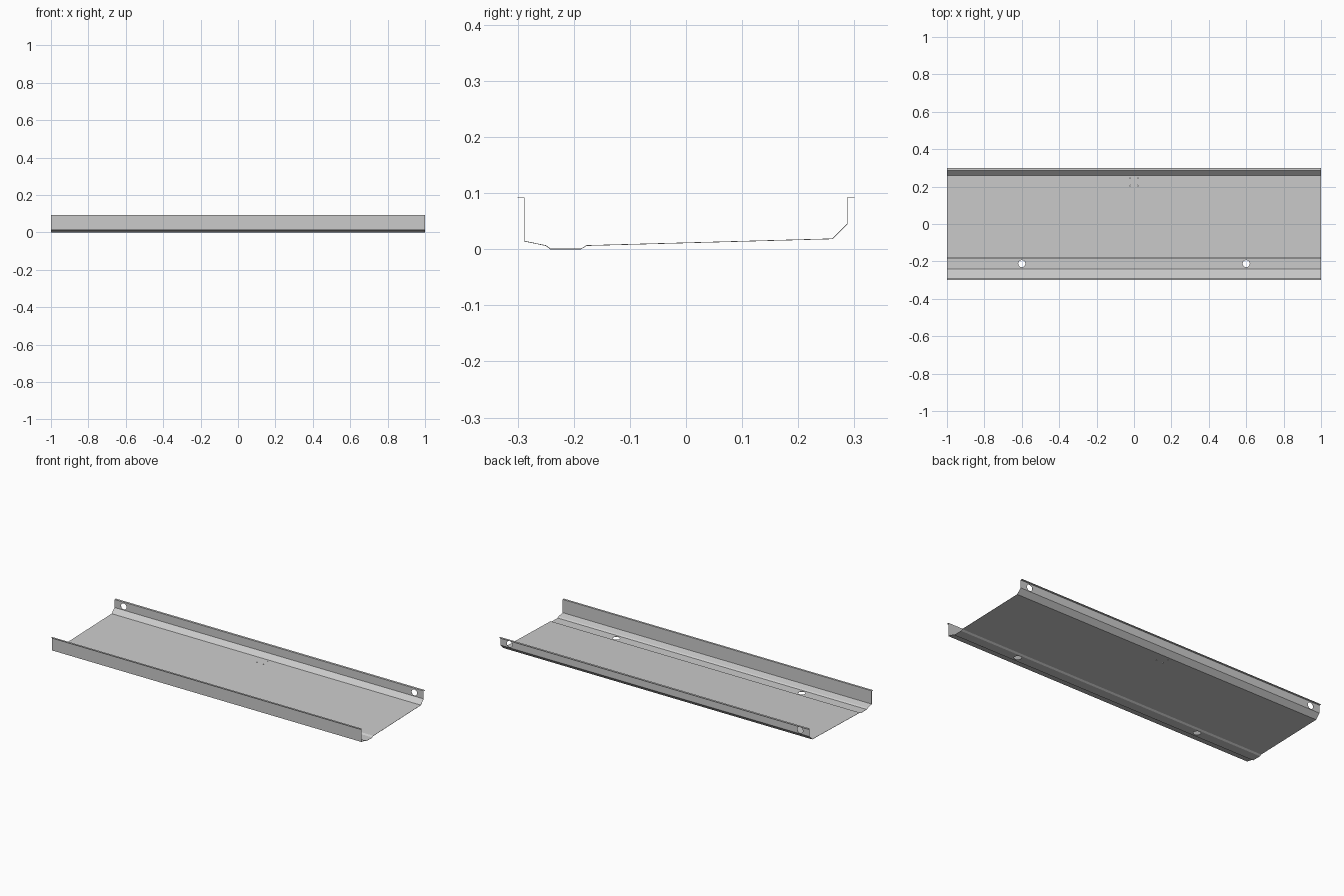
import bpy, bmesh, math

if "Cube" in bpy.data.objects:
    bpy.data.objects.remove(bpy.data.objects["Cube"])

# Cross-section of the bent sheet (y, z), from front lip to back lip
PROFILE = [(-0.3, 0.091), (-0.289, 0.091), (-0.289, 0.014), (-0.25, 0.006),
           (-0.242, 0.0), (-0.187, 0.0), (-0.177, 0.006), (0.261, 0.018),
           (0.288, 0.045), (0.288, 0.091), (0.3, 0.091)]
THICKNESS = 0.0012

# Folded sheet panel, extruded along x
mesh = bpy.data.meshes.new("sheet_panel")
bm = bmesh.new()
rows = [[bm.verts.new((x, y, z)) for x in (-1, 1)] for y, z in PROFILE]
for a, b in zip(rows, rows[1:]):
    bm.faces.new((a[0], a[1], b[1], b[0]))
bm.to_mesh(mesh)
bm.free()
panel = bpy.data.objects.new("sheet_panel", mesh)
bpy.context.collection.objects.link(panel)
bpy.context.view_layer.objects.active = panel

solid = panel.modifiers.new("thickness", 'SOLIDIFY')
solid.thickness = THICKNESS
solid.offset = 1
solid.use_even_offset = True


def cut_hole(location, radius, depth, rotation=(0, 0, 0), sides=32):
    """Cut a round hole through the panel and discard the cutter."""
    bpy.ops.mesh.primitive_cylinder_add(vertices=sides, radius=radius, depth=depth,
                                        location=location, rotation=rotation)
    cutter = bpy.context.object
    cutter.name = "hole_cutter"
    cutter.hide_render = True
    bpy.context.view_layer.objects.active = panel
    mod = panel.modifiers.new("hole", 'BOOLEAN')
    mod.operation = 'DIFFERENCE'
    mod.solver = 'EXACT'
    mod.object = cutter
    bpy.ops.object.modifier_apply(modifier=mod.name)
    bpy.data.objects.remove(cutter)


bpy.ops.object.modifier_apply(modifier=solid.name)
for side in (-1, 1):
    # Drain holes in the groove
    cut_hole((side * 0.6, -0.212, 0), 0.019, 0.03)
    # Mounting holes near the ends of the back wall
    cut_hole((side * 0.94, 0.288, 0.067), 0.018, 0.03, (math.pi / 2, 0, 0))
    # Tiny rivet holes in the floor
    for y in (0.205, 0.245):
        cut_hole((side * 0.021, y, 0.017), 0.0025, 0.03, sides=12)
